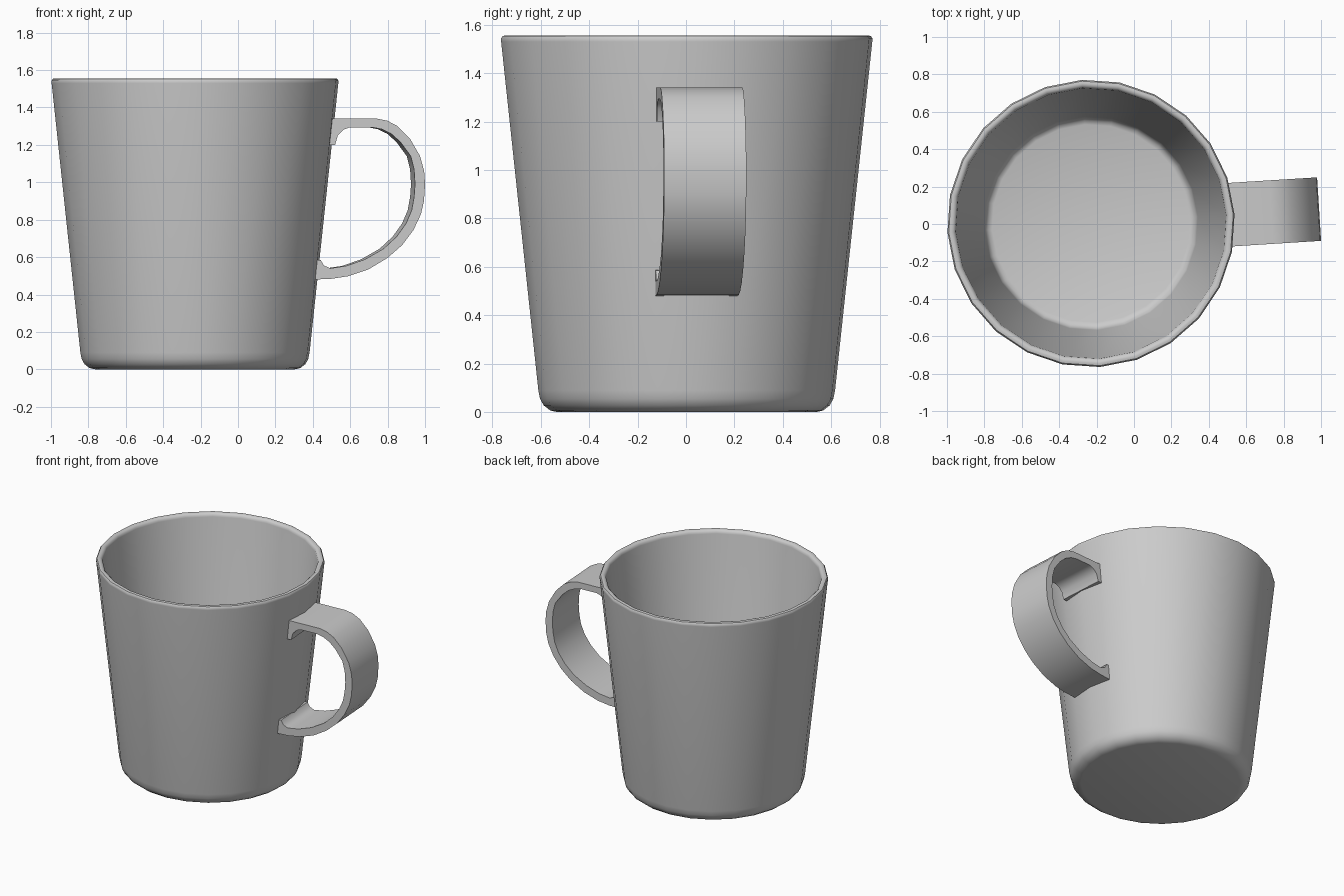
import bpy, bmesh, math
from mathutils import Matrix

if "Cube" in bpy.data.objects:
    bpy.data.objects.remove(bpy.data.objects["Cube"])

SIDES = 24
PLACE = Matrix.Translation((-0.23, 0.003, 0)) @ Matrix.Rotation(math.radians(3.6), 4, 'Z')


def finish(name, bm, angle):
    bmesh.ops.recalc_face_normals(bm, faces=bm.faces)
    mesh = bpy.data.meshes.new(name)
    bm.to_mesh(mesh)
    bm.free()
    obj = bpy.data.objects.new(name, mesh)
    obj.matrix_world = PLACE
    bpy.context.collection.objects.link(obj)
    bpy.ops.object.select_all(action='DESELECT')
    obj.select_set(True)
    bpy.context.view_layer.objects.active = obj
    bpy.ops.object.shade_smooth_by_angle(angle=math.radians(angle))
    return obj


# Cup: thin tapered wall with rounded foot and lip, as (radius, height)
cup_profile = [(0.535, 0), (0.565, 0.007), (0.592, 0.028), (0.607, 0.055), (0.614, 0.09),
               (0.768, 1.53), (0.769, 1.543), (0.762, 1.553), (0.75, 1.556),
               (0.737, 1.553), (0.727, 1.543), (0.724, 1.53),
               (0.572, 0.10), (0.565, 0.075), (0.55, 0.057), (0.53, 0.05)]
bm = bmesh.new()
rings = [[bm.verts.new((r * math.cos(2 * math.pi * i / SIDES),
                        r * math.sin(2 * math.pi * i / SIDES), z)) for i in range(SIDES)]
         for r, z in cup_profile]
for a, b in zip(rings, rings[1:]):
    for i in range(SIDES):
        j = (i + 1) % SIDES
        bm.faces.new((a[i], a[j], b[j], b[i]))
bm.faces.new(rings[0])     # underside
bm.faces.new(rings[-1])    # inner floor
finish("cup", bm, 40)

# Handle: flat band outline (distance from axis, height), extruded sideways
outer = [(0.715, 1.34), (0.965, 1.34), (1.02, 1.329), (1.075, 1.30), (1.14, 1.235),
         (1.195, 1.14), (1.217, 1.06), (1.222, 0.99), (1.216, 0.90), (1.20, 0.83),
         (1.16, 0.745), (1.10, 0.665), (1.02, 0.595), (0.92, 0.535), (0.81, 0.498),
         (0.72, 0.484), (0.622, 0.48)]
inner = [(0.63, 0.587), (0.662, 0.585), (0.68, 0.555), (0.715, 0.54), (0.80, 0.553),
         (0.90, 0.588), (1.0, 0.645), (1.07, 0.71), (1.12, 0.78), (1.15, 0.85),
         (1.163, 0.92), (1.168, 0.99), (1.163, 1.07), (1.145, 1.14), (1.09, 1.215),
         (1.04, 1.26), (0.99, 1.284), (0.94, 1.294), (0.82, 1.294), (0.785, 1.282),
         (0.755, 1.252), (0.74, 1.20), (0.70, 1.20)]
bm = bmesh.new()
side = bm.faces.new([bm.verts.new((r, -0.17, z)) for r, z in outer + inner])
new = bmesh.ops.extrude_face_region(bm, geom=[side], use_keep_orig=True)["geom"]
bmesh.ops.translate(bm, vec=(0, 0.34, 0),
                    verts=[v for v in new if isinstance(v, bmesh.types.BMVert)])
finish("handle", bm, 40)
